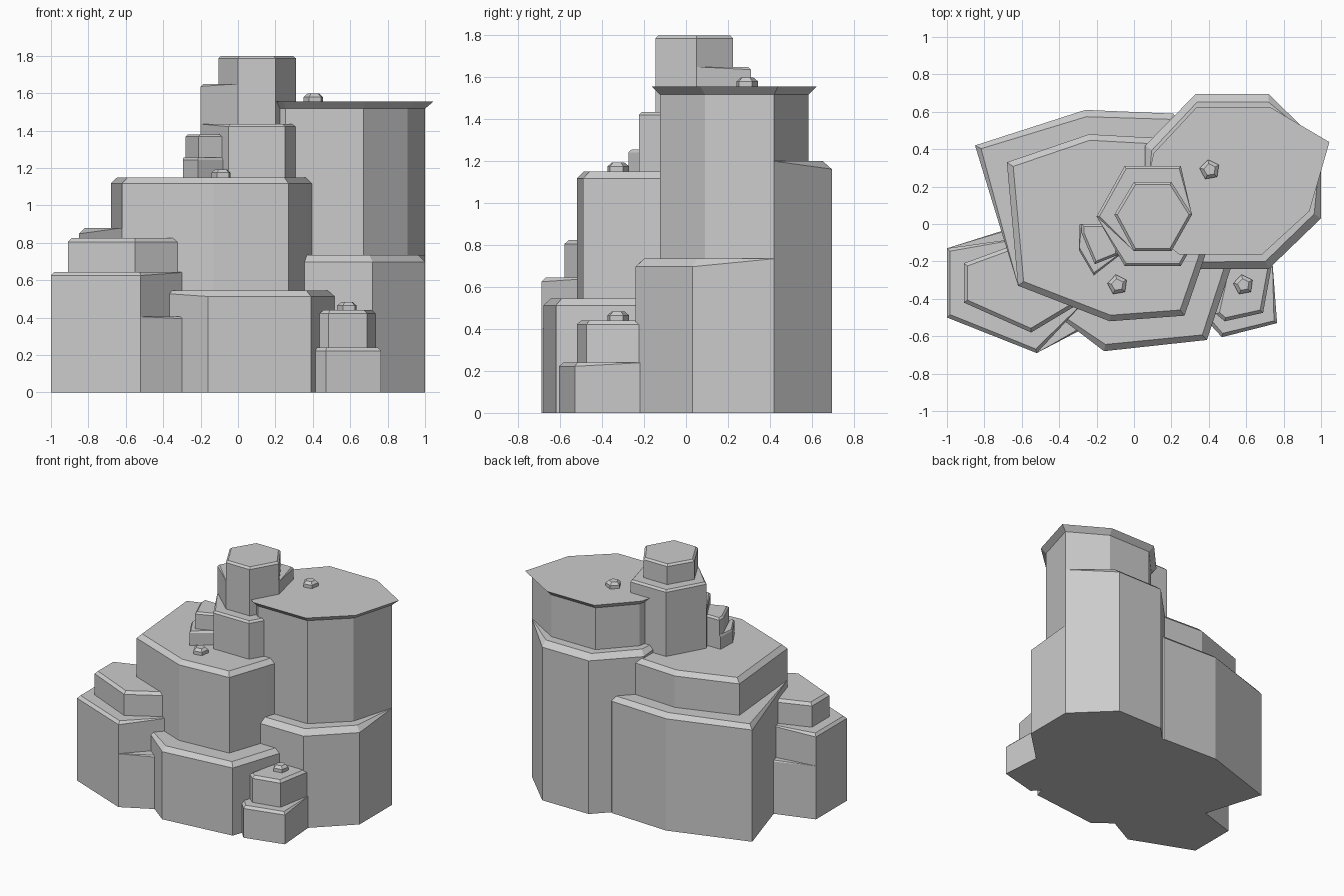
import bpy, bmesh, math
from mathutils import Vector

if "Cube" in bpy.data.objects:
    bpy.data.objects.remove(bpy.data.objects["Cube"])


def inset(pts, d):
    """Mitred inward offset of a counter-clockwise outline."""
    out = []
    for i, p in enumerate(pts):
        a = (p - pts[i - 1]).normalized()
        b = (pts[(i + 1) % len(pts)] - p).normalized()
        na, nb = Vector((-a.y, a.x)), Vector((-b.y, b.x))
        out.append(p + (na + nb) * d / (1 + na.dot(nb)))
    return out


def column(name, base, pts, steps, top, c):
    """Rock column: at each step some corners pull inwards, leaving a bevelled ledge."""
    pts = [Vector(p) for p in pts]
    n = len(pts)
    rings = [[(p.x, p.y, base) for p in pts]]
    for z, moves in steps:
        new = [Vector(moves.get(i, p)) for i, p in enumerate(pts)]
        lip = [p + (q - p) * min(1, c * 1.15 / (q - p).length) if i in moves else p
               for i, (p, q) in enumerate(zip(pts, new))]
        rings.append([(p.x, p.y, z - c if i in moves else z) for i, p in enumerate(pts)])
        rings.append([(p.x, p.y, z) for p in lip])
        rings.append([(p.x, p.y, z) for p in new])
        pts = new
    rings.append([(p.x, p.y, top - c) for p in pts])
    rings.append([(p.x, p.y, top) for p in inset(pts, c)])

    bm = bmesh.new()
    vs = [[bm.verts.new(v) for v in r] for r in rings]
    for lo, hi in zip(vs, vs[1:]):
        for i in range(n):
            j = (i + 1) % n
            bm.faces.new((lo[i], lo[j], hi[j], hi[i]))
    bm.faces.new(vs[0][::-1])
    bm.faces.new(vs[-1])
    bmesh.ops.remove_doubles(bm, verts=bm.verts, dist=0.0005)
    bmesh.ops.recalc_face_normals(bm, faces=bm.faces)
    me = bpy.data.meshes.new(name)
    bm.to_mesh(me)
    bm.free()
    ob = bpy.data.objects.new(name, me)
    bpy.context.collection.objects.link(ob)
    return ob


# Large right column: front ledge, back ledge, top
column("right_column", 0,
       [(1, .42), (1, .03), (.72, -.24), (.33, -.24), (.06, .03), (.06, .42), (.33, .695), (.72, .695)],
       [(.735, {1: (.905, .09), 2: (.67, -.125), 3: (.255, -.125)}),
        (1.2, {5: (.14, .36), 6: (.35, .585), 7: (.72, .585)})], 1.555, .038)

# Broad middle column
column("middle_column", 0,
       [(-.62, -.33), (-.16, -.68), (.39, -.62), (.53, -.2), (.5, .2), (.21, .59), (-.26, .61), (-.85, .42)],
       [(.545, {1: (-.13, -.52), 2: (.27, -.49), 3: (.37, -.2)}),
        (.88, {5: (.12, .46), 6: (-.24, .48), 7: (-.68, .33)})], 1.15, .032)

# Low left column
column("left_column", 0,
       [(-1, -.13), (-1, -.5), (-.52, -.69), (-.1, -.47), (-.4, .06)],
       [(.405, {3: (-.25, -.40), 4: (-.5, -.06)}),
        (.645, {0: (-.91, -.21), 1: (-.91, -.42), 2: (-.55, -.58)})], .825, .02)

# Tall central spire
column("spire", 1.1,
       [(-.2, .04), (-.05, -.225), (.25, -.225), (.4, .04), (.25, .31), (-.05, .31)],
       [(1.435, {1: (0, -.145), 2: (.2, -.145), 3: (.31, .05)}),
        (1.65, {0: (-.105, .05), 4: (.2, .225), 5: (0, .225)})], 1.8, .014)

# Small stepped blocks
column("front_block", 0,
       [(.41, -.54), (.47, -.605), (.765, -.53), (.74, -.2), (.5, -.2)],
       [(.24, {0: (.437, -.48), 1: (.485, -.52), 2: (.69, -.475)})], .44, .018)
column("spire_block", 1.1,
       [(-.29, 0), (-.295, -.14), (-.215, -.275), (-.08, -.17), (-.09, 0)],
       [(1.255, {0: (-.28, 0), 1: (-.28, -.05), 2: (-.21, -.215), 3: (-.085, -.165)})], 1.38, .013)

# Pentagonal pebbles
for k, (x, y, z) in enumerate([(-.088, -.325, 1.14), (.405, .29, 1.545), (.585, -.325, .43)]):
    ring = [(x + .055 * math.cos(math.radians(100 + 72 * i)),
             y + .055 * math.sin(math.radians(100 + 72 * i))) for i in range(5)]
    column(f"pebble_{k + 1}", z, ring, [], z + .053, .018)
